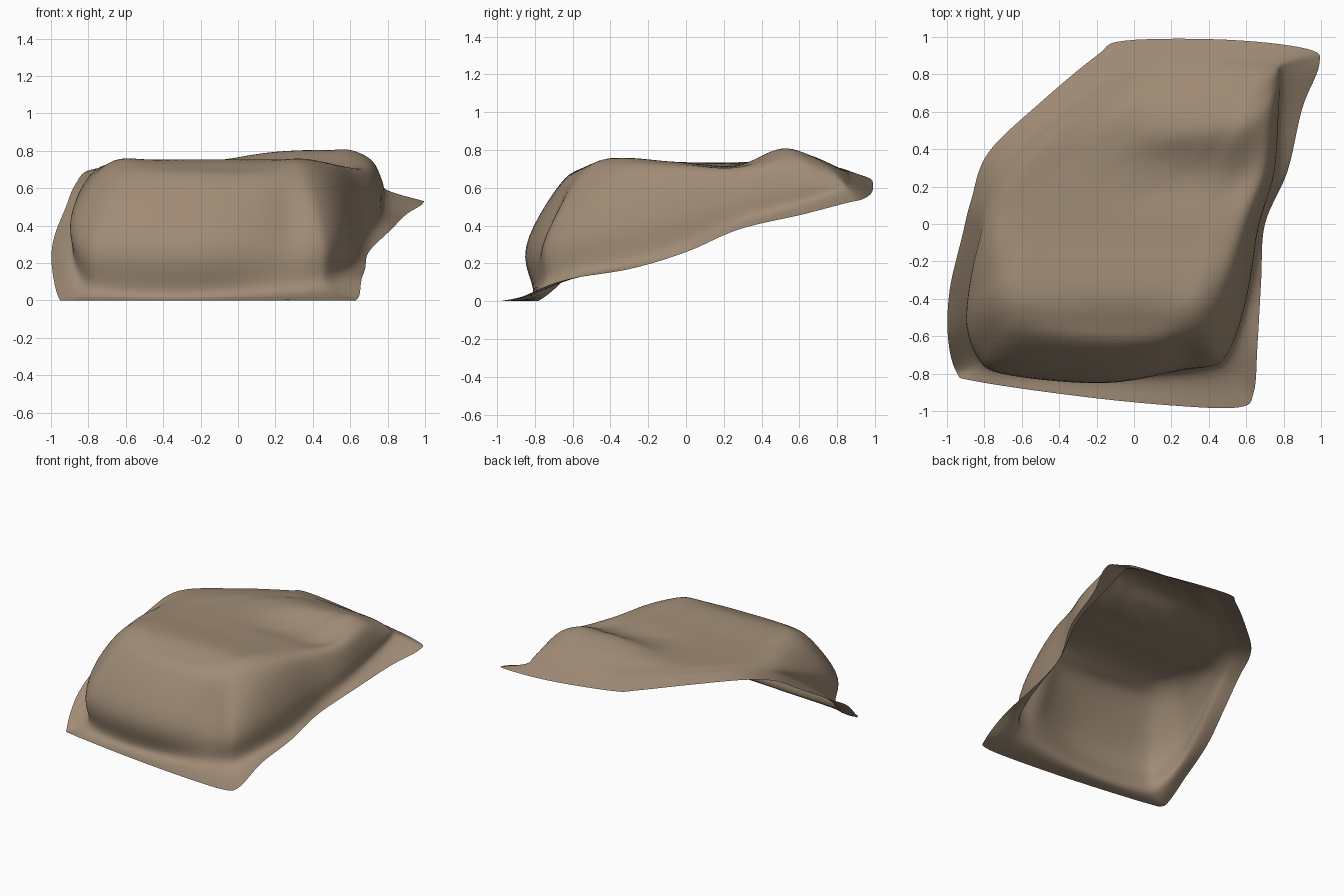
import bpy, bmesh, math
from mathutils import Vector

if "Cube" in bpy.data.objects:
    bpy.data.objects.remove(bpy.data.objects["Cube"])

# Three matching contour loops, counter-clockwise from the front left corner
RIM = [(-.95, -.79, 0), (-.85, -.84, 0), (-.3, -.92, 0), (.2, -.97, 0), (.56, -.98, 0),
       (.64, -.9, .01), (.66, -.65, .11), (.68, -.3, .17), (.70, 0, .26), (.82, .28, .38),
       (.90, .62, .46), (.99, .85, .52), (.93, .935, .54), (.5, .985, .58), (-.05, .98, .645),
       (-.2, .9, .66), (-.5, .65, .69), (-.78, .38, .70), (-.87, .13, .62), (-.92, -.07, .5),
       (-.985, -.35, .33), (-.995, -.6, .18)]
FOOT = [(-.82, -.69, .08), (-.70, -.76, .05), (-.3, -.80, .03), (.2, -.79, .05), (.41, -.76, .07),
        (.49, -.71, .09), (.56, -.55, .15), (.625, -.28, .22), (.665, 0, .32), (.755, .27, .43),
        (.78, .6, .51), (.80, .81, .57), (.76, .87, .6), (.45, .88, .65), (0, .86, .69),
        (-.12, .8, .70), (-.42, .58, .72), (-.7, .33, .72), (-.80, .1, .65), (-.83, -.1, .54),
        (-.87, -.35, .36), (-.88, -.53, .22)]
SHOULDER = [(-.75, -.54, .61), (-.62, -.62, .63), (-.25, -.66, .63), (.12, -.66, .62), (.33, -.62, .61),
            (.42, -.55, .62), (.48, -.42, .66), (.54, -.23, .69), (.61, .02, .69), (.70, .28, .70),
            (.72, .56, .75), (.71, .70, .72), (.65, .77, .71), (.4, .77, .725), (.05, .76, .72),
            (-.05, .7, .725), (-.35, .5, .735), (-.6, .26, .735), (-.70, .05, .72), (-.75, -.12, .71),
            (-.78, -.30, .67), (-.79, -.43, .635)]
CENTRE = Vector((-.05, .03, 0))


def bump(v, width):
    return math.exp(-(v / width) ** 2)


def top_height(x, y):
    """Upper surface: front hump, shallow valley, back hill on the right."""
    right = 1 / (1 + math.exp(-(x - .02) / .1))
    z = .733 + .02 * bump(y + .33, .2) + .08 * bump(y - .53, .15) * right
    z -= .025 * bump(y - .22, .14) * right
    z -= 3.0 * max(0, -y - .43) ** 2
    z -= .6 * max(0, x - .4) ** 2 * (1 if y < .2 else bump(y - .2, .15))
    return z


def catmull(a, b, c, d, t):
    return .5 * (2 * b + (c - a) * t + (2 * a - 5 * b + 4 * c - d) * t * t
                 + (3 * b - a - 3 * c + d) * t ** 3)


def smooth_loop(pts, steps):
    n = len(pts)
    return [catmull(pts[i - 1], pts[i], pts[(i + 1) % n], pts[(i + 2) % n], s / steps)
            for i in range(n) for s in range(steps)]


rim, foot, shoulder = [smooth_loop([Vector(p) for p in l], 7) for l in (RIM, FOOT, SHOULDER)]

# Wall between foot and shoulder, bulging most at the front
wall = []
for f, s in zip(foot, shoulder):
    out = ((f - s) * Vector((1, 1, 0))).normalized()
    push = .2 - .14 * max(0, out.x)
    wall.append(f.lerp(s, .42) + out * push * max(0, s.z - f.z))

rings = [rim, foot, wall, shoulder]
for t in (.82, .62, .42, .24, .08):
    ring = []
    for s in shoulder:
        p = CENTRE.lerp(s, t)
        p.z = top_height(p.x, p.y)
        ring.append(p)
    rings.append(ring)

# Loft the rings into one draped sheet
STEPS = 6
bm = bmesh.new()
loops = []
for i in range(len(rings) - 1):
    quad = [rings[max(0, min(len(rings) - 1, i + k))] for k in (-1, 0, 1, 2)]
    last = i == len(rings) - 2
    for s in range(STEPS + (1 if last else 0)):
        row = []
        for a, b, c, d in zip(*quad):
            p = catmull(a, b, c, d, s / STEPS)
            # Small dent in the front right of the bulge
            dent = bump(p.x - .27, .08) * bump(p.y + .72, .14) * bump(p.z - .45, .2)
            p.y += .05 * dent
            p.z = max(p.z, 0)
            row.append(bm.verts.new(p))
        loops.append(row)
for r0, r1 in zip(loops, loops[1:]):
    n = len(r0)
    for j in range(n):
        k = (j + 1) % n
        bm.faces.new((r0[j], r0[k], r1[k], r1[j]))
mid = bm.verts.new((CENTRE.x, CENTRE.y, top_height(CENTRE.x, CENTRE.y)))
inner = loops[-1]
for j in range(len(inner)):
    bm.faces.new((inner[j], inner[(j + 1) % len(inner)], mid))

# Soften creases away from the rim
soft = [v for row in loops[3:] for v in row] + [mid]
for _ in range(6):
    bmesh.ops.smooth_vert(bm, verts=soft, factor=.5, use_axis_x=True, use_axis_y=True, use_axis_z=True)
for f in bm.faces:
    f.smooth = True

mesh = bpy.data.meshes.new("draped_cloth")
bm.to_mesh(mesh)
bm.free()
cloth = bpy.data.objects.new("draped_cloth", mesh)
bpy.context.collection.objects.link(cloth)

mat = bpy.data.materials.new("tan_brown")
mat.diffuse_color = (.35, .26, .18, 1)
mat.use_nodes = True
mat.node_tree.nodes["Principled BSDF"].inputs["Base Color"].default_value = mat.diffuse_color
mesh.materials.append(mat)
